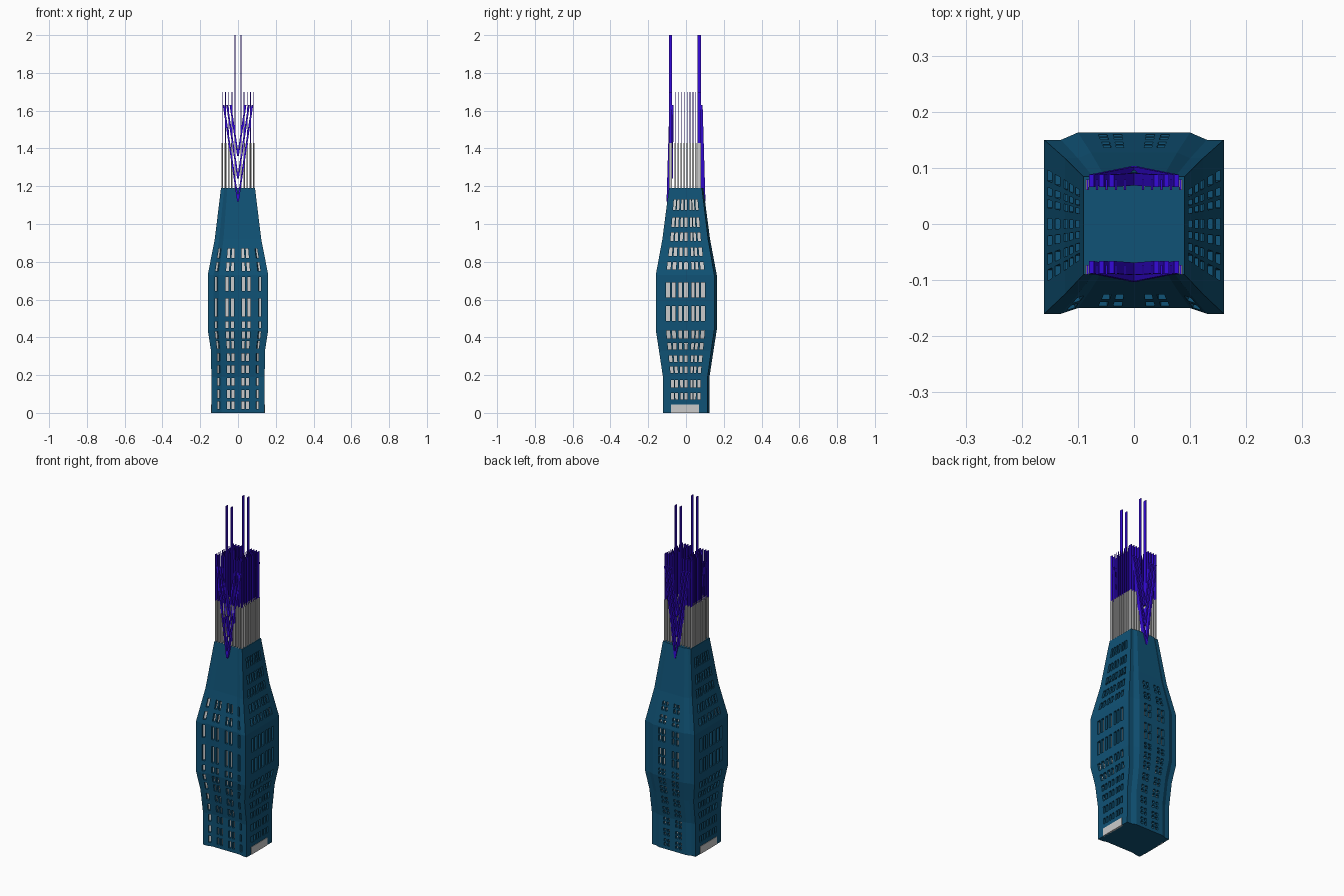
import bpy, bmesh
from mathutils import Vector

if "Cube" in bpy.data.objects:
    bpy.data.objects.remove(bpy.data.objects["Cube"])


def material(name, rgb):
    m = bpy.data.materials.new(name)
    m.diffuse_color = (*rgb, 1)
    m.use_nodes = True
    m.node_tree.nodes["Principled BSDF"].inputs["Base Color"].default_value = m.diffuse_color
    return m


TEAL = material("teal", (0.005, 0.085, 0.18))
PURPLE = material("purple", (0.035, 0.003, 0.7))


def finish(name, bm, mat=None):
    me = bpy.data.meshes.new(name)
    bmesh.ops.remove_doubles(bm, verts=bm.verts[:], dist=1e-5)
    bm.to_mesh(me)
    bm.free()
    ob = bpy.data.objects.new(name, me)
    bpy.context.collection.objects.link(ob)
    if mat:
        me.materials.append(mat)
    return ob


def box(bm, lo, hi):
    v = bmesh.ops.create_cube(bm, size=1)["verts"]
    for p in v:
        p.co = [(a + b) / 2 + c * (b - a) for a, b, c in zip(lo, hi, p.co)]


# Tower silhouette: height, half width, half depth
LEVELS = [(0, .141, .121), (.19, .141, .122), (.33, .143, .143), (.44, .16, .16),
          (.73, .16, .16), (.92, .123, .125), (1.19, .09, .09)]
# Plan: recessed front bay, bulging back bay
PLAN = [(-.16, -.16), (-.13, -.16), (-.1, -.15), (.1, -.15), (.13, -.16), (.16, -.16),
        (.16, .15), (.13, .15), (.1, .163), (-.1, .163), (-.13, .15), (-.16, .15)]


def point(p, z):
    for (z0, x0, y0), (z1, x1, y1) in zip(LEVELS, LEVELS[1:]):
        if z <= z1:
            t = (z - z0) / (z1 - z0)
            break
    return Vector((p[0] / .16 * (x0 + t * (x1 - x0)), p[1] / .16 * (y0 + t * (y1 - y0)), z))


walls, panes = bmesh.new(), bmesh.new()


def quad(bm, pts):
    bm.faces.new([bm.verts.new(p) for p in pts])


# One wall panel with recessed windows at columns x rows
def panel(p0, p1, cols=(), rows=(), depth=.014):
    us = sorted({0, 1, *(u for c in cols for u in c)})
    zs = sorted({l[0] for l in LEVELS} | {z for r in rows for z in r})
    d = Vector((p1[0] - p0[0], p1[1] - p0[1], 0)).normalized()
    inward = Vector((-d.y, d.x, 0)) * depth

    def at(u, z):
        return point((p0[0] + u * (p1[0] - p0[0]), p0[1] + u * (p1[1] - p0[1])), z)
    for u0, u1 in zip(us, us[1:]):
        for z0, z1 in zip(zs, zs[1:]):
            c = [at(u0, z0), at(u1, z0), at(u1, z1), at(u0, z1)]
            um, zm = (u0 + u1) / 2, (z0 + z1) / 2
            if any(a < um < b for a, b in cols) and any(a < zm < b for a, b in rows):
                i = [p + inward for p in c]
                quad(panes, i)
                for k in range(4):
                    n = (k + 1) % 4
                    quad(walls, [c[k], c[n], i[n], i[k]])
            else:
                quad(walls, c)


def split(rows, gap):
    out = []
    for a, b in rows:
        m = (a + b) / 2
        out += [(a, m - gap / 2), (m + gap / 2, b)]
    return out


FRONT_ROWS = [(.02, .06), (.08, .12), (.145, .185), (.21, .25), (.275, .315), (.34, .38),
              (.395, .43), (.45, .485), (.51, .605), (.645, .72), (.75, .795), (.82, .87)]
SIDE_ROWS = [(.07, .105), (.135, .175), (.21, .245), (.27, .305), (.335, .37), (.395, .435),
             (.487, .567), (.61, .69), (.76, .80), (.83, .875), (.91, .955), (.985, 1.035),
             (1.075, 1.13)]
SIDE = [(-.105, -.085), (-.075, -.055), (-.04, -.022), (-.01, .01),
        (.03, .045), (.053, .068), (.08, .1)]
side_cols = [((a + .16) / .31, (b + .16) / .31) for a, b in SIDE]
left_cols = [(1 - b, 1 - a) for a, b in side_cols]
bay = [(x / .2 + .5 - .04, x / .2 + .5 + .04) for x in (-.057, -.03, .03, .057)]
corner = [(.25, .75)]
layout = {1: (corner, FRONT_ROWS), 2: (bay, FRONT_ROWS), 3: (corner, FRONT_ROWS),
          5: (side_cols, SIDE_ROWS), 8: (bay, split(FRONT_ROWS, .008)),
          11: (left_cols, SIDE_ROWS)}
for i, p in enumerate(PLAN):
    panel(p, PLAN[(i + 1) % 12], *layout.get(i, ()))
# Roof and base
quad(walls, [point(p, 1.19) for p in PLAN])
quad(walls, [point(p, 0) for p in reversed(PLAN)])
finish("tower_walls", walls, TEAL)
finish("window_panes", panes)

# Side doors
bm = bmesh.new()
for s in (-1, 1):
    box(bm, (s * .138 - .005, -.08, 0), (s * .138 + .005, .07, .045))
finish("side_doors", bm)

# Field of roof posts: hollow grey sleeves with thin purple rods above
sleeves, rods = bmesh.new(), bmesh.new()


def tube(bm, x, y, r, z0, z1):
    c = [(x - r, y - r), (x + r, y - r), (x + r, y + r), (x - r, y + r)]
    for k in range(4):
        a, b = c[k], c[(k + 1) % 4]
        quad(bm, [(*a, z0), (*b, z0), (*b, z1), (*a, z1)])


for s in (-1, 1):
    for x in (.032, .049, .066, .083):
        for k in range(8):
            y = -.056 + k * .0155
            tube(sleeves, s * x, y, .0042, 1.19, 1.43)
            tube(rods, s * x, y, .0017, 1.43, 1.70)
finish("post_sleeves", sleeves)
finish("post_rods", rods, PURPLE)

# Front and back fins, the middle pair rising as masts
low, high = bmesh.new(), bmesh.new()
for y0, y1 in ((-.09, -.073), (.061, .079)):
    for s in (-1, 1):
        for x, top in ((.016, 2), (.032, 1.7), (.049, 1.7), (.066, 1.7), (.083, 1.7)):
            box(low, (s * x - .003, y0, 1.19), (s * x + .003, y1, 1.43))
            box(high, (s * x - .002, y0, 1.43), (s * x + .002, y1, top))
finish("fin_bases", low)
finish("fins_and_masts", high, PURPLE)

# Nested V braces on the front and back
bm = bmesh.new()


def beam(x0, z0, x1, z1, y0, y1, t, depth):
    e = [[(x + dx, y + dy, z) for dx, dy in ((-t, -depth), (t, -depth), (t, depth), (-t, depth))]
         for x, y, z in ((x0, y0, z0), (x1, y1, z1))]
    quad(bm, e[0][::-1])
    quad(bm, e[1])
    for k in range(4):
        n = (k + 1) % 4
        quad(bm, [e[0][k], e[0][n], e[1][n], e[1][k]])


for face in (-1, 1):
    for s in (-1, 1):
        for z, x in ((1.12, .076), (1.24, .058), (1.36, .04)):
            lean = .092 if z < 1.19 else .08
            beam(0, z, s * x, 1.63, face * lean, face * .077, .0045, .011)
finish("v_braces", bm, PURPLE)
